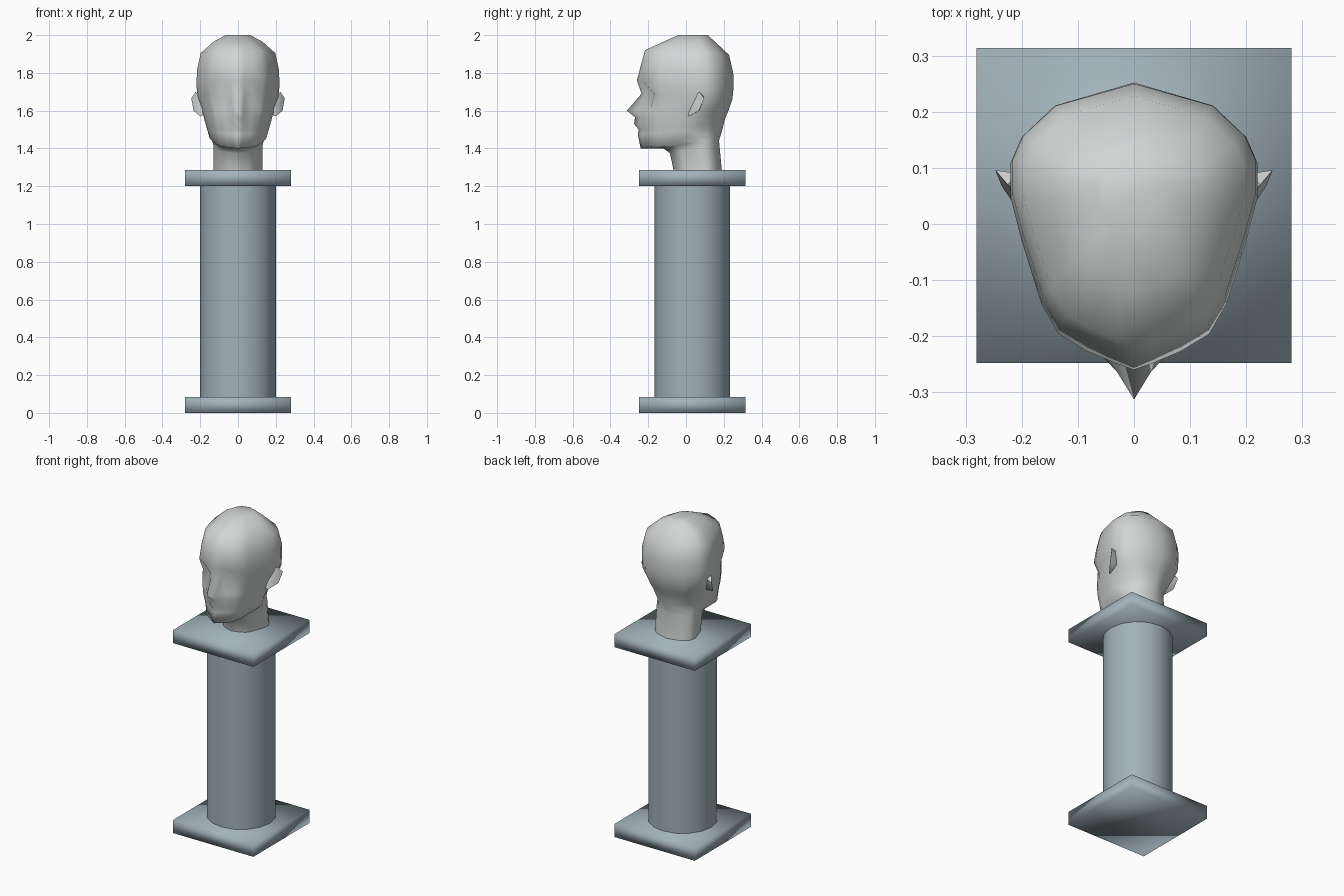
import bpy, bmesh, math

if "Cube" in bpy.data.objects:
    bpy.data.objects.remove(bpy.data.objects["Cube"])


def material(name, rgb):
    m = bpy.data.materials.new(name)
    m.diffuse_color = (*rgb, 1)
    m.use_nodes = True
    m.node_tree.nodes["Principled BSDF"].inputs["Base Color"].default_value = m.diffuse_color
    return m


STONE = material("blue_grey_stone", (0.36, 0.45, 0.49))
PALE = material("pale_grey", (0.65, 0.67, 0.67))
CY = 0.033  # pedestal centre in y


def finish(bm, name, mat):
    bmesh.ops.recalc_face_normals(bm, faces=bm.faces[:])
    for f in bm.faces:
        f.smooth = True
    me = bpy.data.meshes.new(name)
    bm.to_mesh(me)
    bm.free()
    me.materials.append(mat)
    ob = bpy.data.objects.new(name, me)
    bpy.context.collection.objects.link(ob)
    return ob


# pedestal slabs
def slab(name, z0, z1):
    bm = bmesh.new()
    bmesh.ops.create_cube(bm, size=1)
    for v in bm.verts:
        v.co.x *= 0.562
        v.co.y = v.co.y * 0.562 + CY
        v.co.z = z0 if v.co.z < 0 else z1
    finish(bm, name, STONE)


slab("base_slab", 0, 0.083)
slab("top_slab", 1.202, 1.285)

# column shaft, open ends hidden in the slabs
bm = bmesh.new()
bmesh.ops.create_cone(bm, cap_ends=False, segments=16, radius1=0.2, radius2=0.2, depth=1.14)
bmesh.ops.translate(bm, verts=bm.verts[:], vec=(0, CY, 0.643))
finish(bm, "column", STONE)

# half cross-section of the head: u = share of half width, v = front to back
SECTION = [(0, 0), (.16, .025), (.38, .065), (.61, .125), (.75, .23), (.91, .45),
           (1, .6), (1, .72), (.91, .81), (.64, .92), (0, 1)]
# front z, front y, middle protrusion, back z, back y, front half width, back half width
ROWS = [
    (2.0, -.04, 0, 2.0, .115, .065, .065),
    (1.965, -.12, 0, 1.965, .153, .13, .13),
    (1.92, -.217, 0, 1.895, .228, .197, .197),
    (1.84, -.239, 0, 1.80, .25, .217, .217),
    (1.76, -.26, 0, 1.72, .252, .22, .22),
    (1.69, -.225, .01, 1.66, .245, .213, .213),    # eyes
    (1.60, -.25, .063, 1.60, .225, .19, .185),     # nose tip
    (1.565, -.25, .02, 1.57, .212, .182, .17),
    (1.53, -.25, .025, 1.55, .205, .175, .16),     # upper lip
    (1.50, -.243, .007, 1.53, .2, .168, .15),
    (1.475, -.24, .015, 1.51, .195, .162, .14),    # lower lip
    (1.40, -.235, .005, 1.49, .19, .15, .135),     # chin
    (1.40, -.12, 0, 1.46, .18, .135, .13),
    (1.375, -.085, 0, 1.44, .175, .13, .13),       # neck
    (1.28, -.065, 0, 1.28, .19, .13, .13),
]

# head and neck
bm = bmesh.new()
rings = []
for i, (zf, yf, out, zb, yb, wf, wb) in enumerate(ROWS):
    half = []
    for c, (u, v) in enumerate(SECTION):
        y = yf + (yb - yf) * v - out * (1, .4)[c] if c < 2 else yf + (yb - yf) * v
        if i == 5 and c == 2:
            y += 0.022  # eye socket
        half.append((u * (wb if v > .65 else wf), y, zf + (zb - zf) * v))
    pts = half + [(-x, y, z) for x, y, z in half[-2:0:-1]]
    rings.append([bm.verts.new(p) for p in pts])
n = len(rings[0])
for a, b in zip(rings, rings[1:]):
    for k in range(n):
        bm.faces.new((a[k], a[(k + 1) % n], b[(k + 1) % n], b[k]))
bm.faces.new(rings[0])
finish(bm, "head", PALE)

# ears
EAR = [(.195, .045, 1.67), (.185, .01, 1.575), (.225, .07, 1.70), (.247, .096, 1.665),
       (.236, .068, 1.60), (.2, .015, 1.57), (.205, .09, 1.68), (.19, .07, 1.60)]
for side, name in ((1, "ear_right"), (-1, "ear_left")):
    bm = bmesh.new()
    for x, y, z in EAR:
        bm.verts.new((side * x, y, z))
    bmesh.ops.convex_hull(bm, input=bm.verts[:])
    ear = finish(bm, name, PALE)
    bpy.ops.object.select_all(action='DESELECT')
    ear.select_set(True)
    bpy.context.view_layer.objects.active = ear
    bpy.ops.object.shade_smooth_by_angle(angle=math.radians(40))
